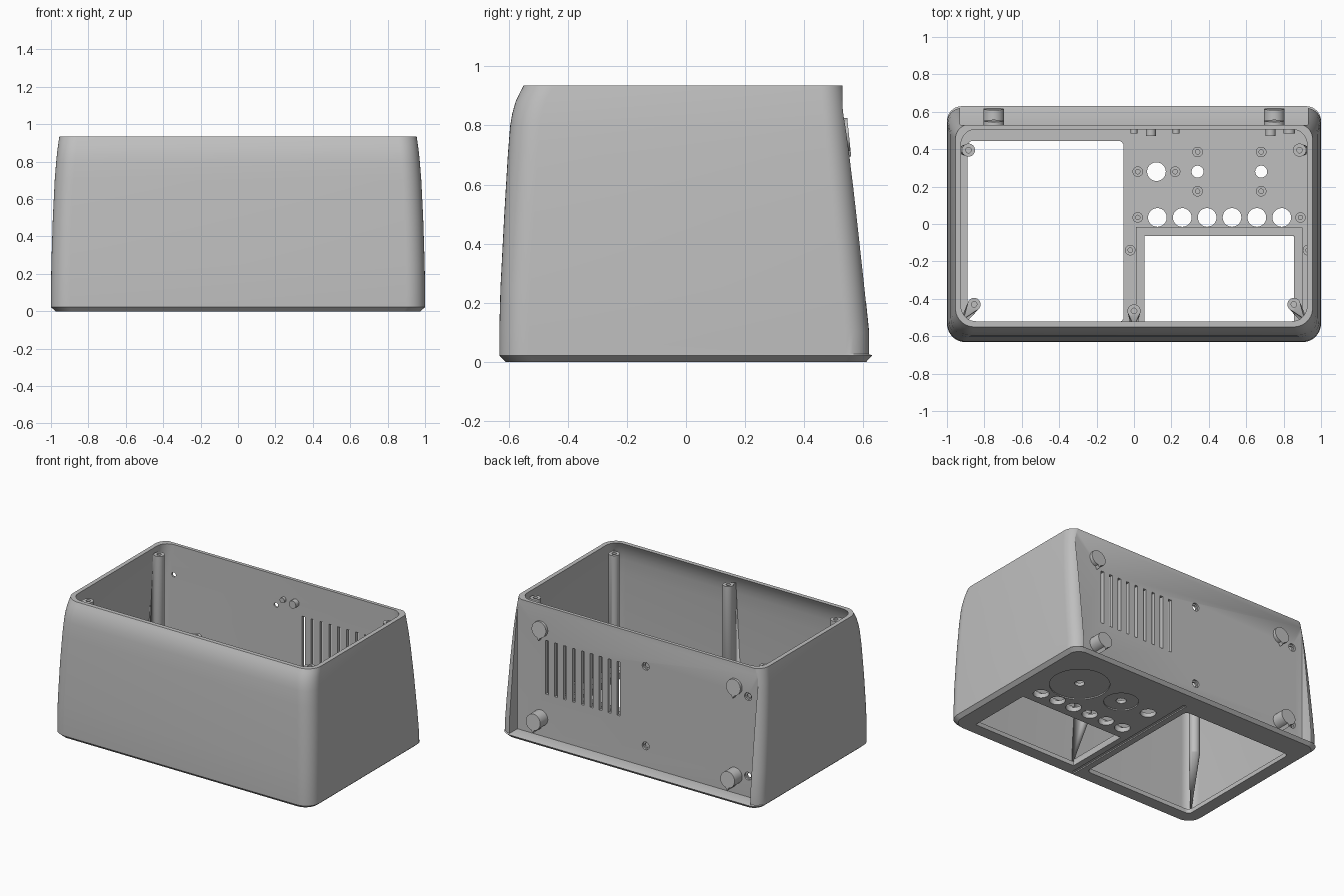
import bpy, bmesh
from math import pi, sin, cos
from mathutils import Matrix, Vector

cube = bpy.data.objects.get("Cube")
if cube:
    bpy.data.objects.remove(cube, do_unlink=True)

grey = bpy.data.materials.new("plain grey")
grey.use_nodes = True
colour = (0.52, 0.52, 0.52, 1)
grey.diffuse_color = colour
grey.node_tree.nodes["Principled BSDF"].inputs["Base Color"].default_value = colour


def to_object(name, bm):
    bmesh.ops.recalc_face_normals(bm, faces=bm.faces)
    mesh = bpy.data.meshes.new(name)
    bm.to_mesh(mesh)
    bm.free()
    mesh.materials.append(grey)
    ob = bpy.data.objects.new(name, mesh)
    bpy.context.collection.objects.link(ob)
    return ob


def outline(x0, x1, y0, y1, z, r_front, r_back, n=10):
    """Rounded rectangle at height z."""
    pts = []
    for cx, cy, r, start in ((x1 - r_back, y1 - r_back, r_back, 0), (x0 + r_back, y1 - r_back, r_back, 1),
                             (x0 + r_front, y0 + r_front, r_front, 2), (x1 - r_front, y0 + r_front, r_front, 3)):
        for i in range(n + 1):
            a = (start + i / n) * pi / 2
            pts.append((cx + r * cos(a), cy + r * sin(a), z))
    return pts


def loft(bm, rings):
    """Skin a stack of matching outlines and cap both ends."""
    rows = [[bm.verts.new(p) for p in ring] for ring in rings]
    n = len(rows[0])
    for low, high in zip(rows, rows[1:]):
        for i in range(n):
            j = (i + 1) % n
            bm.faces.new((low[i], low[j], high[j], high[i]))
    bm.faces.new(rows[0][::-1])
    bm.faces.new(rows[-1])


def slab(bm, x0, x1, y0, y1, z0, z1, r=0.004):
    loft(bm, [outline(x0, x1, y0, y1, z, r, r, 4) for z in (z0, z1)])


def rod(bm, x, y, z0, z1, r, n=32):
    """Upright round bar."""
    loft(bm, [[(x + r * cos(2 * pi * i / n), y + r * sin(2 * pi * i / n), z) for i in range(n)]
              for z in (z0, z1)])


def rod_y(bm, x, z, y0, y1, r, n=24):
    """Round bar running front to back."""
    loft(bm, [[(x + r * cos(2 * pi * i / n), y, z + r * sin(2 * pi * i / n)) for i in range(n)]
              for y in (y0, y1)])


def cut(ob, bm):
    """Subtract the shapes in bm from ob."""
    cutter = to_object("cutter", bm)
    cutter.hide_render = True
    mod = ob.modifiers.new("cut", "BOOLEAN")
    mod.operation, mod.solver, mod.object = "DIFFERENCE", "EXACT", cutter
    mod.use_self = True
    bpy.context.view_layer.update()
    result = bpy.data.meshes.new_from_object(ob.evaluated_get(bpy.context.evaluated_depsgraph_get()))
    ob.modifiers.clear()
    ob.data = result
    bpy.data.objects.remove(cutter, do_unlink=True)


def slope(z):
    """Leaning plane that the rear edges follow."""
    return 0.62 - 0.085 * max(0, z - 0.1) / 0.83


# Case body: height, half width, front
profile = [(0.026, 1, -0.632), (0.1, 1, -0.632), (0.25, 0.998, -0.628), (0.5, 0.99, -0.615),
           (0.7, 0.98, -0.603), (0.8, 0.972, -0.595), (0.84, 0.968, -0.588), (0.88, 0.963, -0.577),
           (0.91, 0.959, -0.563), (0.935, 0.955, -0.55)]
bm = bmesh.new()
loft(bm, [outline(-0.975, 0.975, -0.61, 0.61, 0, 0.09, 0.07),
          outline(-1, 1, -0.632, 0.63, 0.022, 0.1, 0.08)]
     + [outline(-w, w, f, slope(z), z, 0.1, 0.08) for z, w, f in profile])
case = to_object("case_shell", bm)

# Hollow interior
bm = bmesh.new()
inner = [(z + (0.004 if i == 0 else 0), w, f) for i, (z, w, f) in enumerate(profile)] + [(0.97, 0.955, -0.55)]
loft(bm, [outline(0.03 - w, w - 0.03, f + 0.03, 0.506, z, 0.08, 0.08) for z, w, f in inner])
cut(case, bm)

# Rear recess
bm = bmesh.new()
slab(bm, -0.93, 0.93, 0.53, 0.8, 0.025, 1.1)
cut(case, bm)

# Floor openings, control holes and shallow round wells underneath
bm = bmesh.new()
slab(bm, -0.89, -0.055, -0.525, 0.445, -0.1, 0.06, 0.03)
slab(bm, 0.055, 0.855, -0.525, -0.065, -0.1, 0.06)
for i in range(6):
    rod(bm, 0.125 + 0.133 * i, 0.035, -0.1, 0.06, 0.05)
rod(bm, 0.12, 0.28, -0.1, 0.06, 0.05)
for x in (0.34, 0.68):
    rod(bm, x, 0.28, -0.1, 0.06, 0.032)
cut(case, bm)
bm = bmesh.new()
rod(bm, 0.68, 0.28, -0.1, 0.008, 0.19, 64)
rod(bm, 0.34, 0.28, -0.1, 0.008, 0.11, 48)
slab(bm, -0.012, 0.012, -0.59, 0.5, -0.1, 0.008)
cut(case, bm)

# Vent slots and screw holes in the rear panel
bm = bmesh.new()
for i in range(9):
    x = 0.15 + 0.069 * i
    slab(bm, x - 0.011, x + 0.011, 0.45, 0.56, 0.325, 0.7)
for x in (-0.06, -0.85):
    for z in (0.17, 0.725):
        rod_y(bm, x, z, 0.45, 0.56, 0.016)
        rod_y(bm, x, z, 0.518, 0.56, 0.027)
cut(case, bm)

# Rear feet: drop-shaped pegs trimmed to the leaning plane
for side, x in (("left", 0.75), ("right", -0.75)):
    for level, zc in (("upper", 0.77), ("lower", 0.15)):
        section = []
        for i in range(32):
            a = 2 * pi * i / 32
            r = 0.075 if i == 24 else 0.055
            section.append((x + r * cos(a), zc + r * sin(a)))
        bm = bmesh.new()
        loft(bm, [[(px, 0.52, pz) for px, pz in section], [(px, slope(pz), pz) for px, pz in section]])
        to_object(f"{level}_{side}_foot", bm)


def screw_post(name, x, y, top_wall, foot_wall):
    """Upright post that tapers into the wall near the floor."""
    bm = bmesh.new()
    for z in (0.9, 0.38):
        for i in range(24):
            a = 2 * pi * i / 24
            bm.verts.new((x + 0.035 * cos(a), y + 0.035 * sin(a), z))
    bm.verts.new((*top_wall, 0.88))
    bm.verts.new((*foot_wall, 0.04))
    hull = bmesh.ops.convex_hull(bm, input=bm.verts)
    loose = list({g for g in hull["geom_interior"] + hull["geom_unused"] if isinstance(g, bmesh.types.BMVert)})
    bmesh.ops.delete(bm, geom=loose, context="VERTS")
    ob = to_object(name, bm)
    hole = bmesh.new()
    rod(hole, x, y, 0.8, 1, 0.015, 16)
    cut(ob, hole)


for side, s in (("left", 1), ("right", -1)):
    screw_post(f"front_{side}_post", 0.855 * s, -0.43, (0.912 * s, -0.508), (0.957 * s, -0.59))
    screw_post(f"back_{side}_post", 0.885 * s, 0.395, (0.94 * s, 0.395), (0.98 * s, 0.395))
screw_post("front_middle_post", 0, -0.465, (0, -0.55), (0, -0.615))

# Short board standoffs on the floor
spots = [(0.02, 0.28), (0.22, 0.28), (0.02, 0.035), (0.89, 0.035), (-0.02, -0.14), (0.93, -0.14)]
spots += [(x, y) for x in (0.34, 0.68) for y in (0.175, 0.385)]
for i, (x, y) in enumerate(spots):
    bm = bmesh.new()
    rod(bm, x, y, 0.025, 0.09, 0.028, 24)
    ob = to_object(f"floor_standoff_{i + 1}", bm)
    hole = bmesh.new()
    rod(hole, x, y, 0.04, 0.2, 0.012, 16)
    cut(ob, hole)

# Bosses on the inside of the rear panel
for i, (x, z, r, y0) in enumerate(((0.09, 0.78, 0.027, 0.47), (0.73, 0.24, 0.027, 0.47), (0, 0.78, 0.018, 0.485),
                                   (0.225, 0.24, 0.018, 0.485), (0.83, 0.78, 0.03, 0.485))):
    bm = bmesh.new()
    rod_y(bm, x, z, y0, 0.515, r)
    to_object(f"panel_boss_{i + 1}", bm)

# Low raised border round the smaller opening
bm = bmesh.new()
slab(bm, 0.01, 0.055, -0.525, -0.015, 0.025, 0.045)
slab(bm, 0.05, 0.89, -0.065, -0.015, 0.025, 0.0449)
slab(bm, 0.855, 0.9, -0.525, -0.0152, 0.025, 0.0448)
to_object("opening_border", bm)

# Smooth curved walls, keep hard edges
bpy.ops.object.select_all(action="DESELECT")
for ob in bpy.context.collection.objects:
    if ob.type == "MESH" and ob.data.materials and ob.data.materials[0] == grey:
        ob.select_set(True)
        bpy.context.view_layer.objects.active = ob
bpy.ops.object.shade_smooth_by_angle(angle=0.5)
